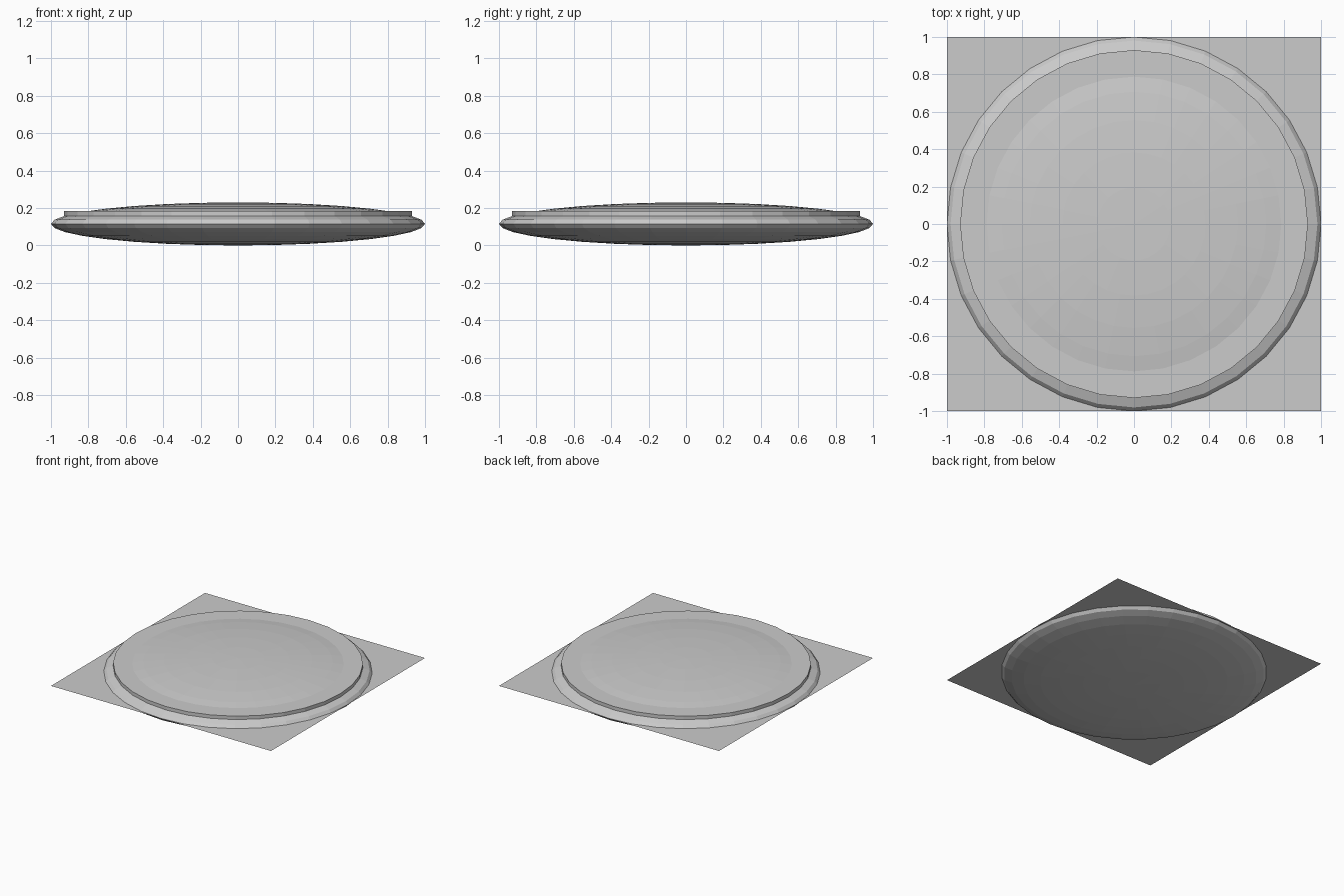
import bpy

if "Cube" in bpy.data.objects:
    bpy.data.objects.remove(bpy.data.objects["Cube"])

MID = 0.115  # height of the widest point of the disc

# Flattened sphere: domed top and rounded underside
bpy.ops.mesh.primitive_uv_sphere_add(segments=32, ring_count=16, radius=1, location=(0, 0, MID))
body = bpy.context.object
body.name = "disc_body"
body.scale = (1, 1, MID)
bpy.ops.object.transform_apply(location=False, rotation=False, scale=True)

# Raised flat collar around the dome
top, bottom = 0.185, MID
bpy.ops.mesh.primitive_cylinder_add(vertices=32, radius=0.93, depth=top - bottom,
                                    location=(0, 0, (top + bottom) / 2))
bpy.context.object.name = "raised_collar"

# Thin square sheet through the middle of the disc
bpy.ops.mesh.primitive_plane_add(size=2, location=(0, 0, MID))
bpy.context.object.name = "square_sheet"
